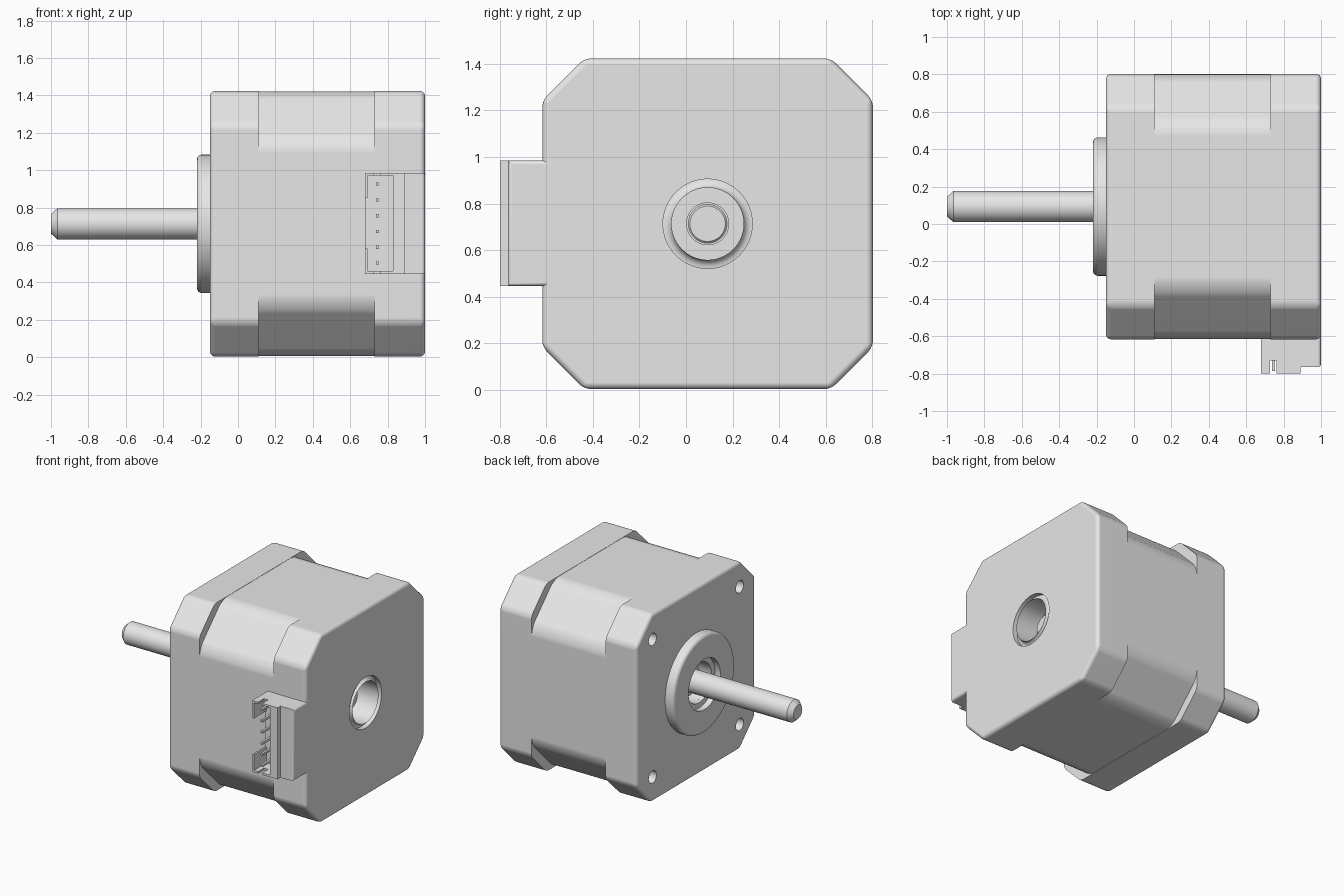
import bpy, bmesh, math
from mathutils import Matrix, Vector

if "Cube" in bpy.data.objects:
    bpy.data.objects.remove(bpy.data.objects["Cube"], do_unlink=True)

CY, CZ, HALF = 0.093, 0.713, 0.71   # motor axis and half width

metal = bpy.data.materials.new("light_grey")
metal.use_nodes = True
metal.diffuse_color = (0.8, 0.8, 0.8, 1)
metal.node_tree.nodes["Principled BSDF"].inputs["Base Color"].default_value = (0.8, 0.8, 0.8, 1)


def make(name, bm):
    bmesh.ops.recalc_face_normals(bm, faces=bm.faces)
    mesh = bpy.data.meshes.new(name)
    bm.to_mesh(mesh)
    bm.free()
    obj = bpy.data.objects.new(name, mesh)
    obj.data.materials.append(metal)
    bpy.context.collection.objects.link(obj)
    return obj


def activate(obj):
    bpy.ops.object.select_all(action='DESELECT')
    obj.select_set(True)
    bpy.context.view_layer.objects.active = obj


def cut(obj, cutters):
    activate(obj)
    for c in cutters:
        mod = obj.modifiers.new("cut", 'BOOLEAN')
        mod.operation, mod.solver, mod.object = 'DIFFERENCE', 'EXACT', c
        bpy.ops.object.modifier_apply(modifier=mod.name)
        bpy.data.objects.remove(c, do_unlink=True)


def smooth(obj):
    activate(obj)
    bpy.ops.object.shade_smooth_by_angle(angle=math.radians(32))
    mod = obj.modifiers.new("weighted_normals", 'WEIGHTED_NORMAL')
    mod.keep_sharp = True


def lathe(name, profile, y=CY, z=CZ, steps=64):
    """Spin (x, radius) points around an axis parallel to x."""
    bm = bmesh.new()
    vs = [bm.verts.new((x, 0, r)) for x, r in profile]
    es = [bm.edges.new(pair) for pair in zip(vs, vs[1:])]
    bmesh.ops.spin(bm, geom=vs + es, cent=(0, 0, 0), axis=(1, 0, 0),
                   angle=math.tau, steps=steps, use_merge=True)
    bmesh.ops.remove_doubles(bm, verts=bm.verts, dist=1e-5)
    bmesh.ops.translate(bm, verts=bm.verts, vec=(0, y, z))
    return make(name, bm)


def box(name, x0, x1, y0, y1, z0, z1):
    bm = bmesh.new()
    size = (x1 - x0, y1 - y0, z1 - z0)
    mid = Vector((x0 + x1, y0 + y1, z0 + z1)) / 2
    bmesh.ops.create_cube(bm, size=1, matrix=Matrix.Translation(mid) @ Matrix.Diagonal((*size, 1)))
    return make(name, bm)


def prism(name, x0, x1, half, chamfer, rounding, rim_x=None):
    """Square block with chamfered corners; long edges and one rim are rounded."""
    a, b = half, half - chamfer
    outline = [(a, b), (b, a), (-b, a), (-a, b), (-a, -b), (-b, -a), (b, -a), (a, -b)]
    bm = bmesh.new()
    face = bm.faces.new([bm.verts.new((x0, CY + y, CZ + z)) for y, z in outline])
    ext = bmesh.ops.extrude_face_region(bm, geom=[face])
    bmesh.ops.translate(bm, vec=(x1 - x0, 0, 0),
                        verts=[g for g in ext["geom"] if isinstance(g, bmesh.types.BMVert)])
    bmesh.ops.recalc_face_normals(bm, faces=bm.faces)

    def chosen(e):
        xs = [v.co.x for v in e.verts]
        return abs(xs[0] - xs[1]) > 0.01 or (rim_x is not None and abs(xs[0] - rim_x) < 1e-4)

    bmesh.ops.bevel(bm, geom=[e for e in bm.edges if chosen(e)], offset=rounding,
                    segments=5, profile=0.5, affect='EDGES', clamp_overlap=True)
    return make(name, bm)


def arc(cx, cr, rad, start, end, n=6):
    return [(cx + rad * math.cos(t), cr + rad * math.sin(t))
            for t in (math.radians(start + (end - start) * i / n) for i in range(n + 1))]


# Housing: two end caps around a core with deeper corner chamfers
front_cap = prism("shaft_end_cap", -0.15, 0.11, HALF, 0.18, 0.028, -0.15)
rear_cap = prism("rear_end_cap", 0.73, 1.0, HALF, 0.18, 0.028, 1.0)
core = prism("stator_core", 0.11, 0.73, HALF - 0.002, 0.27, 0.06)

# Mounting holes and shaft recess in the shaft end
holes = [lathe("hole_cutter", [(-0.2, 0), (-0.2, 0.046), (0.0, 0.046), (0.0, 0)],
               CY + sy * 0.52, CZ + sz * 0.52, 32) for sy in (-1, 1) for sz in (-1, 1)]
recess = lathe("recess_cutter", [(-0.3, 0), (-0.3, 0.15), (-0.06, 0.15), (-0.06, 0)])
cut(front_cap, holes + [recess])

# Rear recess with a rounded lip
lip = arc(1.0, 0.192, 0.037, 270, 180)
lip = [(1.05, 0), (1.05, 0.192), (1.0, 0.192)] + [(x, r) for x, r in reversed(lip)] \
    + [(0.82, 0.155), (0.82, 0)]
cut(rear_cap, [lathe("rear_recess_cutter", lip)])

# Raised pilot ring with stepped bore
boss = lathe("pilot_ring", [(-0.15, 0.15), (-0.15, 0.37)] + arc(-0.192, 0.342, 0.028, 90, 180)
             + [(-0.22, 0.19), (-0.175, 0.19), (-0.175, 0.15), (-0.15, 0.15)], steps=96)

# Bearings and shaft
front_bearing = lathe("front_bearing", [(-0.05, 0.115), (-0.1, 0.115), (-0.1, 0.08)])
rear_bearing = lathe("rear_bearing", [(0.81, 0.092), (0.87, 0.092), (0.87, 0.08)])
shaft = lathe("shaft", [(-1, 0), (-1, 0.052), (-0.966, 0.083), (0.875, 0.083),
                        (0.882, 0.076), (0.882, 0)])

# Connector shell: hollow header with open side and end slits
Z0, Z1 = 0.445, 0.985
shell = box("connector_shell", 0.68, 0.89, -0.80, -0.60, Z0, Z1)
cut(shell, [
    box("cavity_cutter", 0.693, 0.828, -0.9, -0.65, Z0 + 0.015, Z1 - 0.015),
    box("side_cutter", 0.6, 0.70, -0.9, -0.65, 0.58, 0.852),
    box("slit_cutter", 0.728, 0.763, -0.9, -0.73, 0.3, 1.1)])

# Connector backing block, rounded along its outer side
block = box("connector_block", 0.885, 1.0, -0.765, -0.582, Z0, Z1)
bm = bmesh.new()
bm.from_mesh(block.data)
rim = [e for e in bm.edges if all(v.co.x > 0.99 for v in e.verts)
       and any(v.co.y < -0.7 for v in e.verts)]
bmesh.ops.bevel(bm, geom=rim, offset=0.018, segments=4, profile=0.5, affect='EDGES')
bm.to_mesh(block.data)
bm.free()

# Connector pins
for i in range(6):
    z = 0.503 + i * 0.0845
    box("connector_pin", 0.737, 0.754, -0.785, -0.64, z - 0.0085, z + 0.0085)

for part in (front_cap, rear_cap, core, boss, front_bearing, rear_bearing, shaft, block):
    smooth(part)
